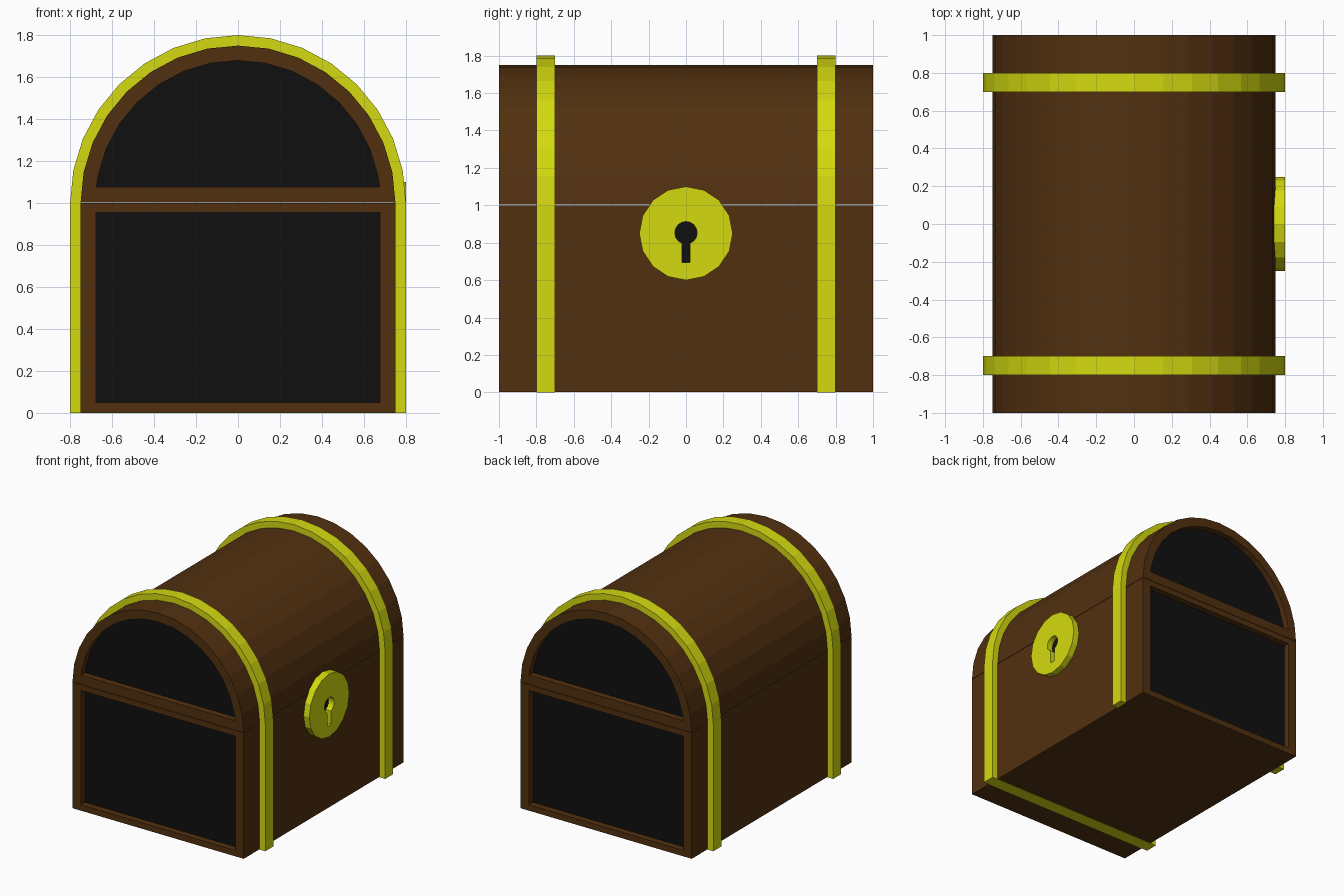
import bpy, bmesh
from math import sin, cos, radians

if "Cube" in bpy.data.objects:
    bpy.data.objects.remove(bpy.data.objects["Cube"])


def material(name, rgb):
    m = bpy.data.materials.new(name)
    m.diffuse_color = (*rgb, 1)
    m.use_nodes = True
    m.node_tree.nodes["Principled BSDF"].inputs["Base Color"].default_value = m.diffuse_color
    return m


WOOD = material("wood", (0.085, 0.030, 0.005))
GOLD = material("gold", (0.66, 0.70, 0.005))
DARK = material("dark", (0.005, 0.005, 0.005))


def arc(r, start, end, steps, cz=1.0):
    return [(r * cos(radians(start + (end - start) * i / steps)),
             cz + r * sin(radians(start + (end - start) * i / steps)))
            for i in range(steps + 1)]


def rect(w, z0, z1):
    return [(-w, z0), (w, z0), (w, z1), (-w, z1)]


def extrude(name, loops, a, b, mat, axis="y"):
    """Fill an outline (further loops are holes) and extrude it from a to b."""
    bm = bmesh.new()
    for loop in loops:
        vs = [bm.verts.new((u, a, v) if axis == "y" else (a, u, v)) for u, v in loop]
        for i, v in enumerate(vs):
            bm.edges.new((v, vs[(i + 1) % len(vs)]))
    if len(loops) == 1:
        bm.faces.new(bm.verts[:])
    else:
        bmesh.ops.triangle_fill(bm, use_beauty=True, use_dissolve=False, edges=bm.edges[:])
    out = bmesh.ops.extrude_face_region(bm, geom=bm.faces[:])
    moved = [g for g in out["geom"] if isinstance(g, bmesh.types.BMVert)]
    vec = (0, b - a, 0) if axis == "y" else (b - a, 0, 0)
    bmesh.ops.translate(bm, vec=vec, verts=moved)
    bmesh.ops.recalc_face_normals(bm, faces=bm.faces[:])
    mesh = bpy.data.meshes.new(name)
    bm.to_mesh(mesh)
    bm.free()
    mesh.materials.append(mat)
    ob = bpy.data.objects.new(name, mesh)
    bpy.context.collection.objects.link(ob)
    return ob


# Chest base: wooden frame with recessed dark end panels
base_hole = rect(0.677, 0.05, 0.955)
extrude("base", [rect(0.75, 0.003, 1.0), base_hole], -1, 1, WOOD)
extrude("base_end_panels", [base_hole], -0.95, 0.95, DARK)

# Rounded lid, with a hairline seam above the base
LID = 1.003
lid_outline = [(0.75, LID)] + arc(0.75, 0, 180, 16)[1:-1] + [(-0.75, LID)]
lid_hole = arc(0.679, 6.5, 6.5, 1)[:1] + arc(0.679, 11.25, 168.75, 14) + arc(0.679, 173.5, 173.5, 1)[:1]
extrude("lid", [lid_outline, lid_hole], -1, 1, WOOD)
extrude("lid_end_panels", [lid_hole], -0.95, 0.95, DARK)

# Gold straps over the sides and lid
strap = ([(0.8, 0)] + arc(0.8, 0, 180, 16) + [(-0.8, 0), (-0.75, 0)]
         + arc(0.75, 180, 0, 16) + [(0.75, 0)])
for name, y in (("front_strap", -0.75), ("back_strap", 0.75)):
    extrude(name, [strap], y - 0.05, y + 0.05, GOLD)
# The front strap also runs under the floor
extrude("front_strap_underside", [rect(0.75, 0, 0.003)], -0.8, -0.7, GOLD)

# Round lock plate with a keyhole cut through to a dark backing
plate = arc(0.25, 0, 337.5, 15, 0.85)
keyhole = arc(0.06, -68.5, 248.5, 14, 0.853) + [(-0.022, 0.693), (0.022, 0.693)]
extrude("lock_plate", [plate, keyhole], 0.74, 0.8, GOLD, "x")
extrude("keyhole_backing", [keyhole], 0.735, 0.753, DARK, "x")
